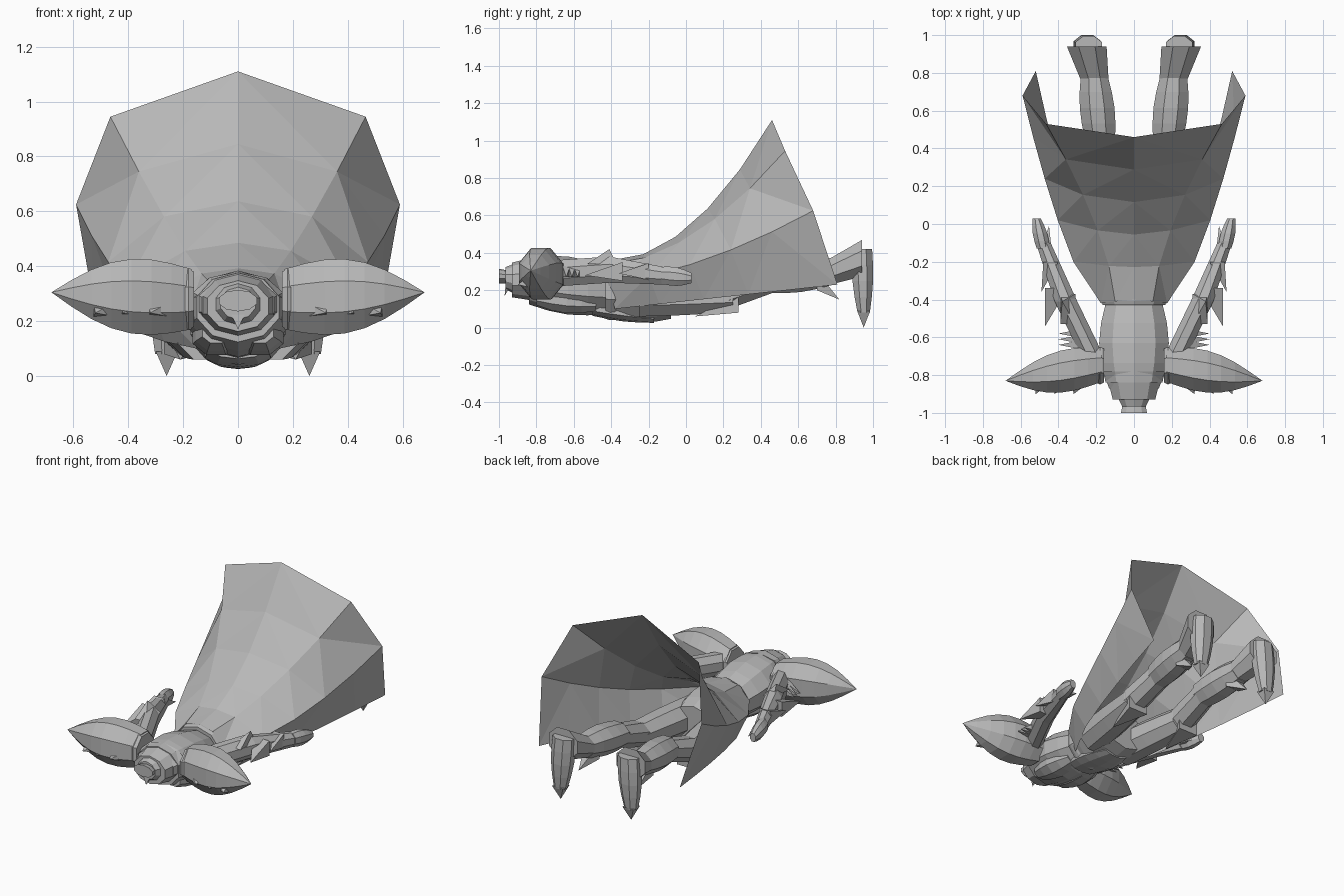
import bpy, bmesh, math
from mathutils import Vector

if "Cube" in bpy.data.objects:
    bpy.data.objects.remove(bpy.data.objects["Cube"])

shade = (0.48, 0.48, 0.48, 1)
grey = bpy.data.materials.new("plain grey")
grey.use_nodes = True
grey.diffuse_color = shade
grey.node_tree.nodes["Principled BSDF"].inputs["Base Color"].default_value = shade


def finish(name, bm, mirror):
    bmesh.ops.remove_doubles(bm, verts=bm.verts, dist=0.0001)
    bmesh.ops.recalc_face_normals(bm, faces=bm.faces)
    mesh = bpy.data.meshes.new(name)
    bm.to_mesh(mesh)
    bm.free()
    mesh.materials.append(grey)
    obj = bpy.data.objects.new(name, mesh)
    bpy.context.collection.objects.link(obj)
    if mirror:
        obj.modifiers.new("mirror", "MIRROR")


def tapered(name, start, end, size, taper=1, bulge=0, sides=8, steps=4, mirror=True):
    """Faceted tube from start to end; size is its half-width and half-height,
    taper the relative size at the end, bulge the relative swelling midway."""
    start, end = Vector(start), Vector(end)
    along = max(range(3), key=lambda k: abs(end[k] - start[k]))
    across = [k for k in range(3) if k != along]
    bm = bmesh.new()
    rings = []
    for step in range(steps + 1):
        t = step / steps
        scale = 1 + (taper - 1) * t + bulge * math.sin(math.pi * t)
        scale /= math.cos(math.pi / sides)
        ring = []
        for side in range(sides):
            angle = math.tau * (side + 0.5) / sides
            point = start.lerp(end, t)
            point[across[0]] += size[0] * scale * math.cos(angle)
            point[across[1]] += size[1] * scale * math.sin(angle)
            ring.append(bm.verts.new(point))
        rings.append(ring)
    for near, far in zip(rings, rings[1:]):
        for i in range(sides):
            bm.faces.new((near[i - 1], near[i], far[i], far[i - 1]))
    bm.faces.new(rings[0])
    bm.faces.new(rings[-1])
    finish(name, bm, mirror)


def spike(name, base, tip, size, mirror=True):
    tapered(name, base, tip, size, taper=0, sides=4, steps=1, mirror=mirror)


def central(name, start, end, size, **shape):
    """Part on the centre line, given by (y, z) positions."""
    tapered(name, (0, *start), (0, *end), size, sides=10, mirror=False, **shape)


# Body, lying face down with the head toward the front
central("chest", (-.84, .25), (-.42, .2), (.15, .12), bulge=.23)
central("hips", (-.42, .2), (-.08, .17), (.16, .13), taper=.9, bulge=.2)
central("belt", (-.43, .2), (-.36, .2), (.165, .145), bulge=.06, steps=3)
central("front_flap", (-.5, .1), (-.17, .055), (.1, .035), taper=.8, bulge=.3)
tapered("chest_plate", (.08, -.8, .16), (.08, -.48, .13), (.05, .04), bulge=.7)

# Head
central("collar", (-.78, .27), (-.87, .26), (.165, .105), taper=.8, steps=2)
central("helmet", (-.82, .26), (-.93, .255), (.14, .11), taper=.8, steps=3)
central("muzzle", (-.91, .26), (-.965, .265), (.09, .08), taper=.7, steps=2)
central("crown", (-.93, .27), (-1, .275), (.055, .03), taper=1.25, steps=2)
spike("face_point", (0, -.93, .28), (0, -.97, .17), (.05, .03), mirror=False)

# Broad shoulder guards tapering to points
tapered("shoulder_guard", (.17, -.745, .28), (.68, -.83, .305), (.09, .11),
        taper=0, bulge=.68, steps=7)
tapered("shoulder_trim", (.16, -.75, .28), (.2, -.75, .28), (.09, .1), bulge=.1, steps=2)
for i in range(3):
    x = .27 + i / 10
    spike(f"front_barb_{i}", (x, -.82, .25), (x + .05, -.9, .23), (.06, .04))
    y = -.64 + i * .03
    spike(f"rear_barb_{i}", (.3, y, .3), (.4, y, .27), (.02, .03))

# Arms sweeping back, with fins on the outside
tapered("upper_arm", (.22, -.7, .29), (.36, -.41, .31), (.06, .07))
tapered("forearm", (.36, -.41, .31), (.48, -.1, .275), (.06, .07), taper=.65)
tapered("hand", (.48, -.13, .28), (.515, .03, .265), (.035, .045), taper=.6, bulge=.3)
spike("thumb", (.46, -.1, .27), (.45, -.01, .24), (.02, .02))
spike("elbow_fin", (.41, -.34, .3), (.47, -.54, .28), (.06, .05))
spike("forearm_fin", (.44, -.2, .3), (.49, -.36, .29), (.04, .045))
spike("arm_ridge", (.35, -.45, .34), (.38, -.41, .42), (.04, .08))

# Legs stretched out behind, toes pointing down
tapered("thigh", (.12, -.25, .16), (.19, .25, .17), (.1, .1), taper=.85, bulge=.05)
tapered("shin", (.19, .23, .18), (.18, .47, .26), (.085, .08), taper=.9, steps=2)
tapered("boot", (.18, .45, .265), (.21, .78, .3), (.08, .08), taper=.9, bulge=.2)
tapered("boot_cuff", (.21, .77, .3), (.25, .94, .37), (.075, .07), taper=1.4, steps=2)
spike("knee_guard", (.2, .28, .13), (.21, .05, .06), (.07, .05))
spike("ankle_guard", (.2, .7, .25), (.22, .82, .15), (.05, .05))
tapered("foot", (.24, .94, .42), (.26, .95, .08), (.07, .055), taper=.6, bulge=.2)
spike("toe", (.26, .95, .09), (.26, .95, 0), (.04, .035))

# Flaring coat tail, open underneath: each seam runs from the waist to the rim
# and curves sideways and upward by its own powers
seams = [
    ((0, -.4, .36), (0, .46, 1.11), 1, 1.95),
    ((.1, -.41, .34), (.465, .53, .945), 1.5, 1.8),
    ((.175, -.42, .25), (.59, .68, .625), .65, 1.6),
    ((.15, -.38, .1), (.52, .81, .23), .7, 1),
]
rows = 5
bm = bmesh.new()
columns = []
for waist, rim, spread, lift in seams:
    column = []
    for row in range(rows + 1):
        t = row / rows
        amounts = (t ** spread, t, t ** lift)
        point = [a + (b - a) * f for a, b, f in zip(waist, rim, amounts)]
        column.append(bm.verts.new(point))
    columns.append(column)
for inner, outer in zip(columns, columns[1:]):
    for i in range(rows):
        bm.faces.new((inner[i], outer[i], outer[i + 1], inner[i + 1]))
bmesh.ops.triangulate(bm, faces=bm.faces)
finish("coat_tail", bm, mirror=True)
